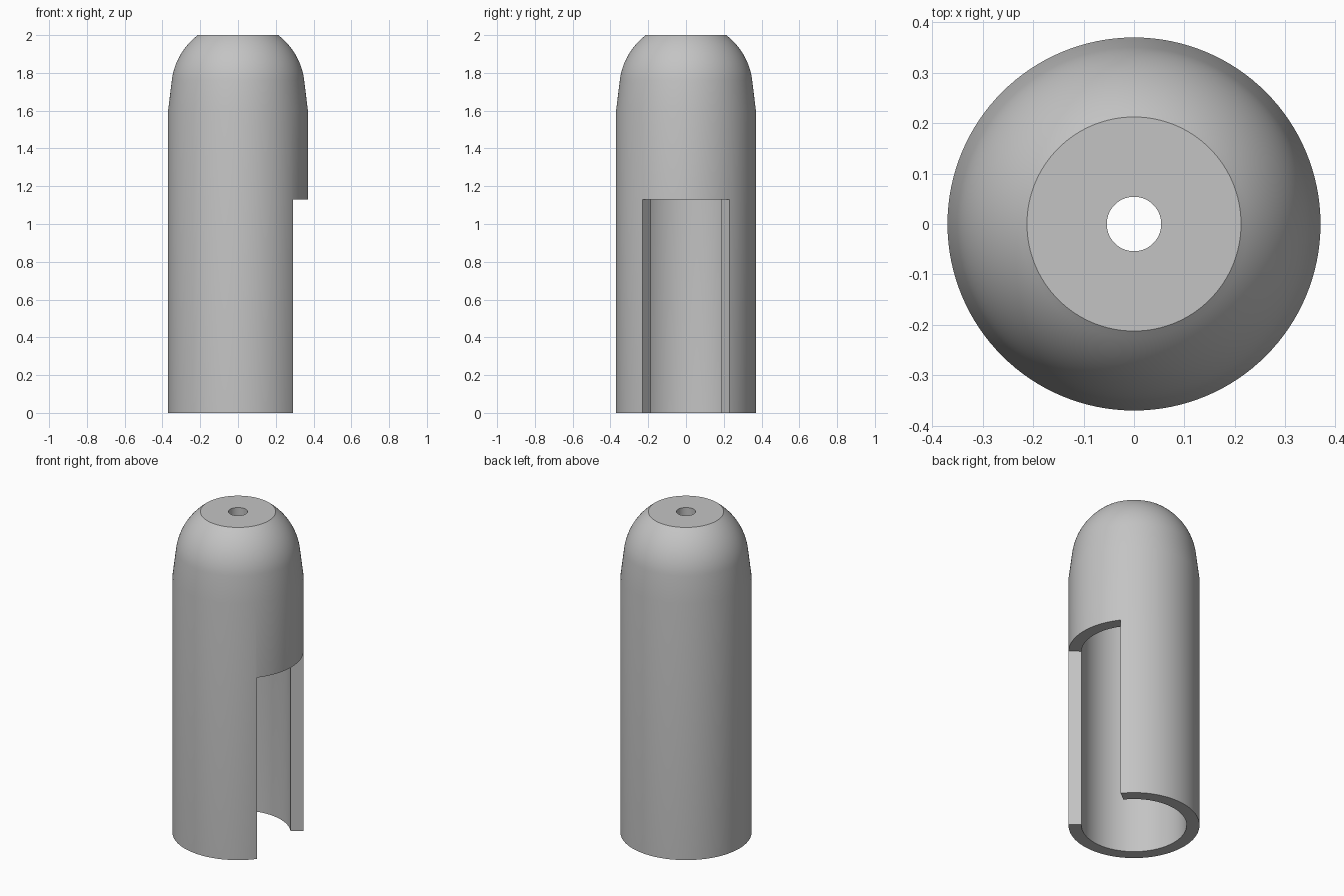
import bpy, bmesh, math

cube = bpy.data.objects.get("Cube")
if cube:
    bpy.data.objects.remove(cube, do_unlink=True)

SEGMENTS = 128
OUTER, INNER, HOLE = 0.37, 0.297, 0.054
SHOULDER, HEIGHT = 1.6, 2.0
DOME_R, DOME_Z = 0.353, 1.718
SLOT_TOP, SLOT_HALF_ANGLE = 1.13, math.radians(38.3)

grey = bpy.data.materials.new("plain grey")
grey.use_nodes = True
colour = (0.55, 0.55, 0.55, 1)
grey.diffuse_color = colour
grey.node_tree.nodes["Principled BSDF"].inputs["Base Color"].default_value = colour


def arc(radius, start, end, steps):
    """Dome profile points between two elevation angles."""
    angles = [start + (end - start) * i / steps for i in range(steps + 1)]
    return [(radius * math.cos(a), DOME_Z + radius * math.sin(a)) for a in angles]


def make_object(name, bm):
    bmesh.ops.recalc_face_normals(bm, faces=bm.faces)
    mesh = bpy.data.meshes.new(name)
    bm.to_mesh(mesh)
    bm.free()
    mesh.materials.append(grey)
    obj = bpy.data.objects.new(name, mesh)
    bpy.context.collection.objects.link(obj)
    return obj


def revolve(name, profile):
    """Turn a closed (radius, height) profile into a hollow solid."""
    bm = bmesh.new()
    rings = []
    for i in range(SEGMENTS):
        a = math.tau * i / SEGMENTS
        rings.append([bm.verts.new((r * math.cos(a), r * math.sin(a), z))
                      for r, z in profile])
    n = len(profile)
    for i in range(SEGMENTS):
        here, after = rings[i], rings[(i + 1) % SEGMENTS]
        for j in range(n):
            k = (j + 1) % n
            bm.faces.new((here[j], after[j], after[k], here[k]))
    return make_object(name, bm)


# Hollow sleeve: straight wall, tapered shoulder, dome with flat drilled top
inner_dome_r = DOME_R - 0.07
roof = HEIGHT - 0.07
outer_arc = arc(DOME_R, 0.121, math.asin((HEIGHT - DOME_Z) / DOME_R), 16)
inner_arc = arc(inner_dome_r, math.asin((roof - DOME_Z) / inner_dome_r), 0.121, 12)
profile = ([(OUTER, 0), (OUTER, SHOULDER)] + outer_arc
           + [(HOLE, HEIGHT), (HOLE, roof)] + inner_arc
           + [(INNER, SHOULDER), (INNER, 0)])
sleeve = revolve("domed_sleeve", profile)

# Radial wedge that opens the side slot
bm = bmesh.new()
reach = 1.0
side = reach * math.tan(SLOT_HALF_ANGLE)
base = bm.faces.new([bm.verts.new(p) for p in
                     ((0, 0, -0.1), (reach, -side, -0.1), (reach, side, -0.1))])
lifted = bmesh.ops.extrude_face_region(bm, geom=[base])["geom"]
bmesh.ops.translate(bm, vec=(0, 0, SLOT_TOP + 0.1),
                    verts=[v for v in lifted if isinstance(v, bmesh.types.BMVert)])
cutter = make_object("slot_cutter", bm)
cutter.hide_render = True

cut = sleeve.modifiers.new("side slot", "BOOLEAN")
cut.operation = "DIFFERENCE"
cut.solver = "EXACT"
cut.object = cutter

bpy.ops.object.select_all(action="DESELECT")
sleeve.select_set(True)
bpy.context.view_layer.objects.active = sleeve
bpy.ops.object.modifier_apply(modifier=cut.name)
bpy.data.objects.remove(cutter, do_unlink=True)
bpy.ops.object.shade_smooth_by_angle(angle=math.radians(30))
